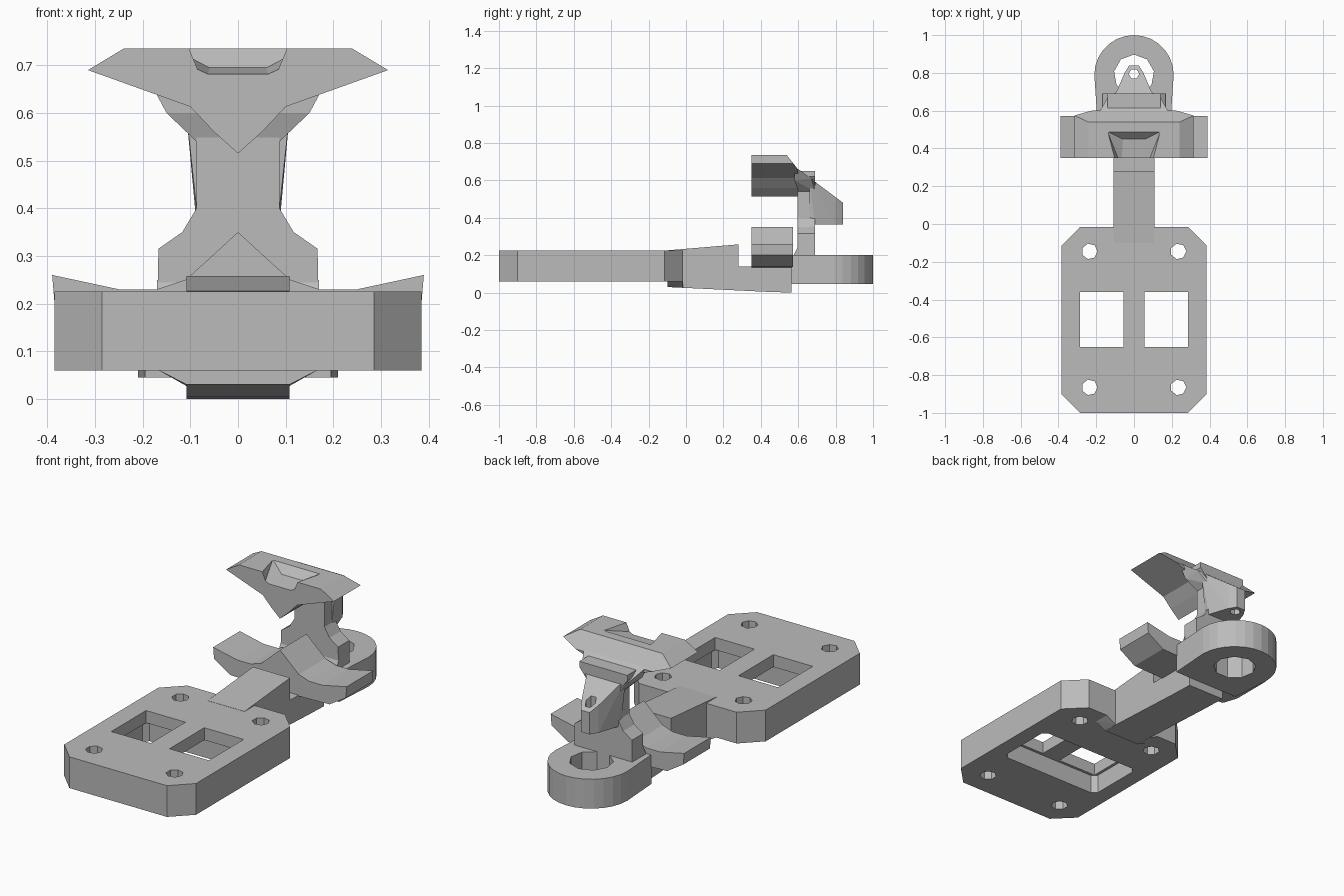
import bpy, bmesh, math
from mathutils import Vector

old = bpy.data.objects.get("Cube")
if old:
    bpy.data.objects.remove(old, do_unlink=True)

grey = bpy.data.materials.new("plain_grey")
grey.use_nodes = True
grey.diffuse_color = (0.5, 0.5, 0.5, 1)
grey.node_tree.nodes["Principled BSDF"].inputs["Base Color"].default_value = (0.5, 0.5, 0.5, 1)


def finish(name, bm):
    bmesh.ops.recalc_face_normals(bm, faces=bm.faces)
    mesh = bpy.data.meshes.new(name)
    bm.to_mesh(mesh)
    bm.free()
    mesh.materials.append(grey)
    obj = bpy.data.objects.new(name, mesh)
    bpy.context.collection.objects.link(obj)
    return obj


def prism(name, outline, axis, low, high):
    """Extrude a 2D outline along the given axis; the other two axes keep their order."""
    place = {"x": lambda p, d: (d, p[0], p[1]),
             "y": lambda p, d: (p[0], d, p[1]),
             "z": lambda p, d: (p[0], p[1], d)}[axis]
    bm = bmesh.new()
    face = bm.faces.new([bm.verts.new(place(p, low)) for p in outline])
    new = bmesh.ops.extrude_face_region(bm, geom=[face])["geom"]
    shift = Vector(place((0, 0), high - low))
    bmesh.ops.translate(bm, vec=shift, verts=[v for v in new if isinstance(v, bmesh.types.BMVert)])
    return finish(name, bm)


def hull(name, half):
    """Convex solid from points given on the +x side only."""
    bm = bmesh.new()
    for x, y, z in half:
        for side in ((1, -1) if x else (1,)):
            bm.verts.new((x * side, y, z))
    result = bmesh.ops.convex_hull(bm, input=bm.verts)
    loose = {g for g in result["geom_interior"] if isinstance(g, bmesh.types.BMVert)}
    bmesh.ops.delete(bm, geom=list(loose), context="VERTS")
    return finish(name, bm)


def both(half):
    """Complete a closed outline from its +x half, skipping points on the axis."""
    return half + [(-x, y) for x, y in reversed(half) if x]


def circle(cx, cy, r, n, start=0.0, sweep=math.tau):
    return [(cx + r * math.cos(start + sweep * i / n), cy + r * math.sin(start + sweep * i / n))
            for i in range(n)]


def box(x0, x1, y0, y1, c=0.0):
    if not c:
        return [(x0, y0), (x1, y0), (x1, y1), (x0, y1)]
    return [(x0 + c, y0), (x1 - c, y0), (x1, y0 + c), (x1, y1 - c),
            (x1 - c, y1), (x0 + c, y1), (x0, y1 - c), (x0, y0 + c)]


def cut(obj, cutter):
    mod = obj.modifiers.new("cut", "BOOLEAN")
    mod.operation, mod.solver, mod.object = "DIFFERENCE", "EXACT", cutter
    bpy.context.view_layer.objects.active = obj
    bpy.ops.object.modifier_apply(modifier=mod.name)
    bpy.data.objects.remove(cutter, do_unlink=True)


# Mounting plate with screw holes, two windows and a pocket underneath
plate = prism("mounting_plate", box(-0.385, 0.385, -1, -0.015, 0.1), "z", 0.06, 0.225)
for side in (-1, 1):
    for y in (-0.145, -0.865):
        cut(plate, prism("hole_cutter", circle(side * 0.235, y, 0.042, 7), "z", 0, 0.3))
    cut(plate, prism("window_cutter", box(side * 0.17 - 0.115, side * 0.17 + 0.115, -0.65, -0.36),
                     "z", 0, 0.3))
cut(plate, prism("pocket_cutter", box(-0.3, 0.3, -0.665, -0.345, 0.025), "z", 0, 0.16))

# Neck rising from the plate, and the flared root beneath it
prism("neck", [(-0.1, 0.03), (0.42, 0.005), (0.565, 0), (0.565, 0.14),
               (0.28, 0.14), (0.28, 0.258), (-0.1, 0.226)], "x", -0.108, 0.108)
hull("neck_root", [(0.17, -0.1, 0.062), (0.17, -0.015, 0.062),
                   (0.108, -0.1, 0.03), (0.108, -0.015, 0.027)])

# Lower cradle with a central ridge and upturned wings
prism("lower_cradle", both([(0, 0.35), (0.06, 0.295), (0.11, 0.25), (0.17, 0.23), (0.25, 0.23),
                            (0.39, 0.26), (0.385, 0.2), (0.29, 0.14), (0.11, 0.135)]),
      "y", 0.35, 0.572)

# Eyelet ring behind the cradle
ring_outline = [(0.195, 0.565)] + circle(0, 0.79, 0.21, 14, 0, math.pi) + [(-0.21, 0.79), (-0.195, 0.565)]
ring = prism("eyelet_ring", ring_outline, "z", 0.045, 0.2)
cut(ring, prism("eyelet_cutter", circle(0, 0.79, 0.107, 9, math.pi / 2), "z", -0.1, 0.4))

# Column with splayed foot and head
prism("column", both([(0.17, 0.15), (0.167, 0.315), (0.117, 0.35), (0.087, 0.4),
                      (0.087, 0.555), (0.14, 0.62), (0.14, 0.65)]), "y", 0.597, 0.69)
hull("column_foot", [(0.17, 0.56, 0.14), (0.17, 0.6, 0.14), (0.17, 0.56, 0.17), (0.17, 0.6, 0.25)])

# Upper jaw with pointed underside, bevelled back and notched top
jaw = prism("upper_jaw", both([(0, 0.515), (0.05, 0.56), (0.1, 0.613), (0.315, 0.69), (0.24, 0.735)]),
            "y", 0.35, 0.6)
cut(jaw, prism("back_cutter", [(0.535, 0.74), (0.61, 0.645), (0.7, 0.8), (0.535, 0.8)], "x", -0.5, 0.5))
cut(jaw, hull("notch_cutter", [(0.065, 0.3, 0.675), (0.1, 0.3, 0.76), (0.14, 0.49, 0.737),
                               (0.06, 0.45, 0.695), (0.14, 0.49, 0.76)]))

# Rear beak sloping down behind the jaw, with a small vertical bore
hull("beak_shoulder", [(0.19, 0.58, 0.675), (0.15, 0.58, 0.6), (0.14, 0.67, 0.61),
                       (0.087, 0.6, 0.54), (0.087, 0.69, 0.54), (0.09, 0.7, 0.585)])
beak = hull("beak", [(0.11, 0.66, 0.615), (0.087, 0.66, 0.4), (0.087, 0.69, 0.365), (0.05, 0.8, 0.51),
                     (0.05, 0.8, 0.365), (0.025, 0.84, 0.48), (0.025, 0.84, 0.365)])
cut(beak, prism("bore_cutter", circle(0, 0.795, 0.028, 6), "z", 0.3, 0.7))
